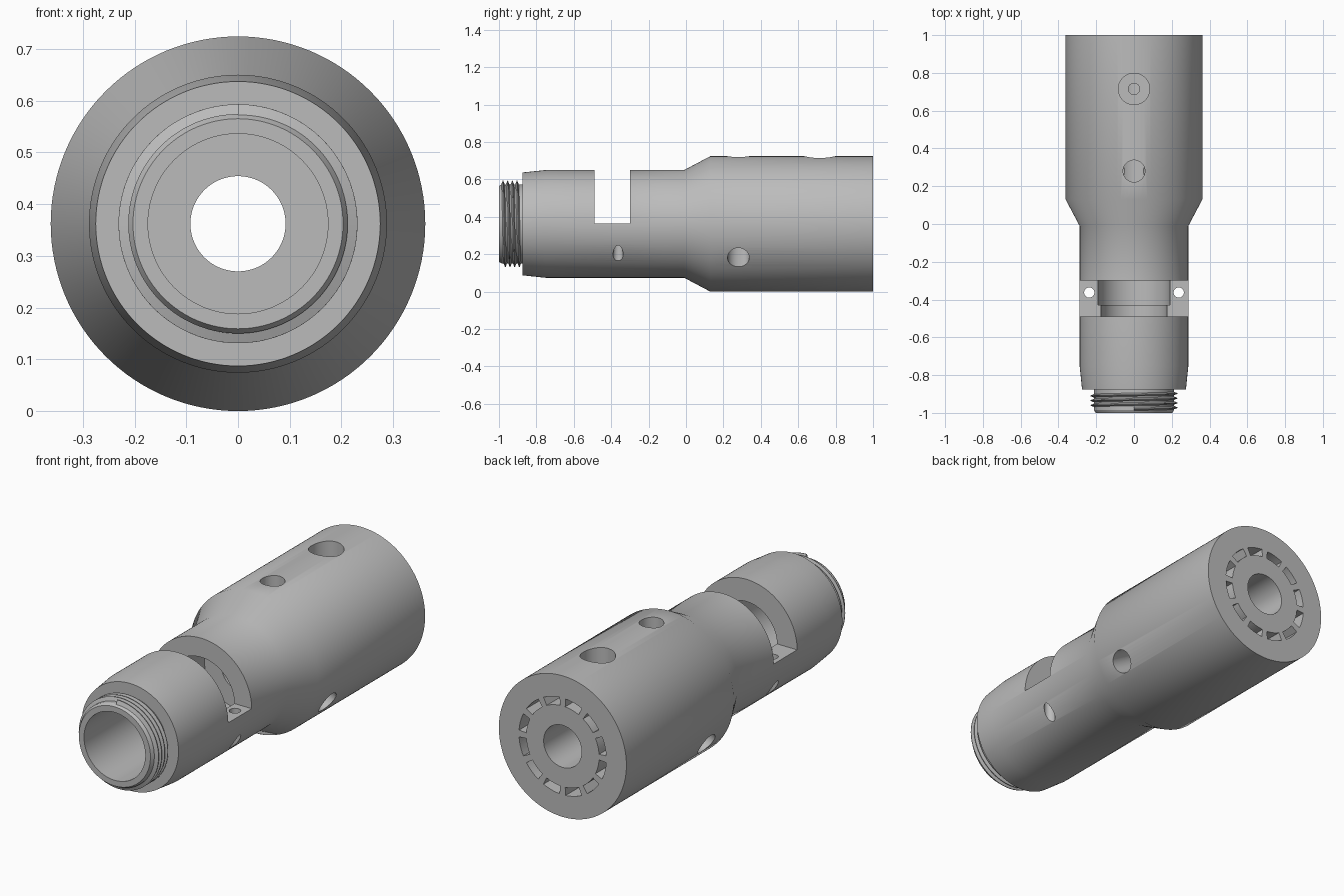
import bpy, bmesh
from math import sin, cos, pi, radians
from mathutils import Matrix, Vector

AXIS_Z = 0.362
if "Cube" in bpy.data.objects:
    bpy.data.objects.remove(bpy.data.objects["Cube"])

steel = bpy.data.materials.new("plain grey steel")
steel.use_nodes = True
GREY = (0.5, 0.5, 0.5, 1)
steel.diffuse_color = GREY
steel.node_tree.nodes["Principled BSDF"].inputs["Base Color"].default_value = GREY


def finish(bm, name):
    bmesh.ops.recalc_face_normals(bm, faces=bm.faces)
    mesh = bpy.data.meshes.new(name)
    bm.to_mesh(mesh)
    bm.free()
    mesh.materials.append(steel)
    obj = bpy.data.objects.new(name, mesh)
    bpy.context.collection.objects.link(obj)
    return obj


def on_axis(r, y, a):
    return Vector((r * sin(a), y, AXIS_Z + r * cos(a)))


def sweep(bm, profile, start=0, end=2 * pi, steps=128, pitch=0):
    """Turn a closed (radius, y) profile about the long axis, with optional pitch."""
    full = pitch == 0 and end - start > 6.28
    count = steps if full else steps + 1
    rings = []
    for i in range(count):
        a = start + (end - start) * i / steps
        rings.append([bm.verts.new(on_axis(r, y + pitch * a / (2 * pi), a)) for r, y in profile])
    n = len(profile)
    for i in range(steps):
        p, q = rings[i], rings[(i + 1) % count]
        for j in range(n):
            k = (j + 1) % n
            bm.faces.new((p[j], p[k], q[k], q[j]))
    if not full:
        bm.faces.new(rings[0])
        bm.faces.new(rings[-1])


def add_rod(bm, radius, base, tip):
    base, tip = Vector(base), Vector(tip)
    turn = (tip - base).to_track_quat("Z", "Y").to_matrix().to_4x4()
    bmesh.ops.create_cone(bm, cap_ends=True, segments=48, radius1=radius, radius2=radius,
                          depth=(tip - base).length,
                          matrix=Matrix.Translation((base + tip) / 2) @ turn)


def cut(body, bm):
    cutter = finish(bm, "cutter")
    cutter.hide_render = True
    mod = body.modifiers.new("cut", "BOOLEAN")
    mod.operation = "DIFFERENCE"
    mod.solver = "EXACT"
    mod.object = cutter
    bpy.context.view_layer.objects.active = body
    bpy.ops.object.modifier_apply(modifier=mod.name)
    bpy.data.objects.remove(cutter)


# Turned body: outer steps and taper, then the stepped bore
bm = bmesh.new()
sweep(bm, [(0.203, -1), (0.212, -0.985), (0.212, -0.875), (0.275, -0.875),
           (0.288, -0.75), (0.288, -0.01), (0.362, 0.13), (0.362, 1),
           (0.108, 1), (0.108, 0.1), (0.092, 0.1), (0.092, 0),
           (0.19, 0), (0.19, -0.43), (0.174, -0.43), (0.174, -1)])
body = finish(bm, "tool_body")

# Open window across the upper half of the neck
bm = bmesh.new()
bmesh.ops.create_cube(bm, size=1, matrix=Matrix.Translation((0, -0.395, 0.665))
                      @ Matrix.Diagonal((1, 0.19, 0.6, 1)))
cut(body, bm)

# Pin holes down through the window floor
bm = bmesh.new()
for side in (-1, 1):
    add_rod(bm, 0.027, (side * 0.237, -0.363, 0), (side * 0.237, -0.363, 0.5))
cut(body, bm)

# Three radial ports into the bore
bm = bmesh.new()
for i in range(3):
    a = i * 2 * pi / 3
    add_rod(bm, 0.058, on_axis(0.08, 0.28, a), on_axis(0.5, 0.28, a))
cut(body, bm)

# Counterbored hole on top
for radius, bottom in ((0.083, 0.2), (0.03, 0.08)):
    bm = bmesh.new()
    add_rod(bm, radius, on_axis(bottom, 0.715, 0), on_axis(0.5, 0.715, 0))
    cut(body, bm)

# Ring of curved slots in the rear face
bm = bmesh.new()
for i in range(12):
    a = radians(15 + 30 * i)
    sweep(bm, [(0.207, 0.85), (0.248, 0.85), (0.248, 1.05), (0.207, 1.05)],
          a - radians(11), a + radians(11), 6)
cut(body, bm)

# Helical thread on the front spigot
bm = bmesh.new()
sweep(bm, [(0.205, -0.99), (0.231, -0.98), (0.231, -0.977), (0.205, -0.967)],
      0, 7.2 * pi, 260, pitch=0.025)
thread = finish(bm, "spigot_thread")

for obj in (body, thread):
    bpy.ops.object.select_all(action="DESELECT")
    obj.select_set(True)
    bpy.context.view_layer.objects.active = obj
    bpy.ops.object.shade_smooth_by_angle(angle=radians(30))
